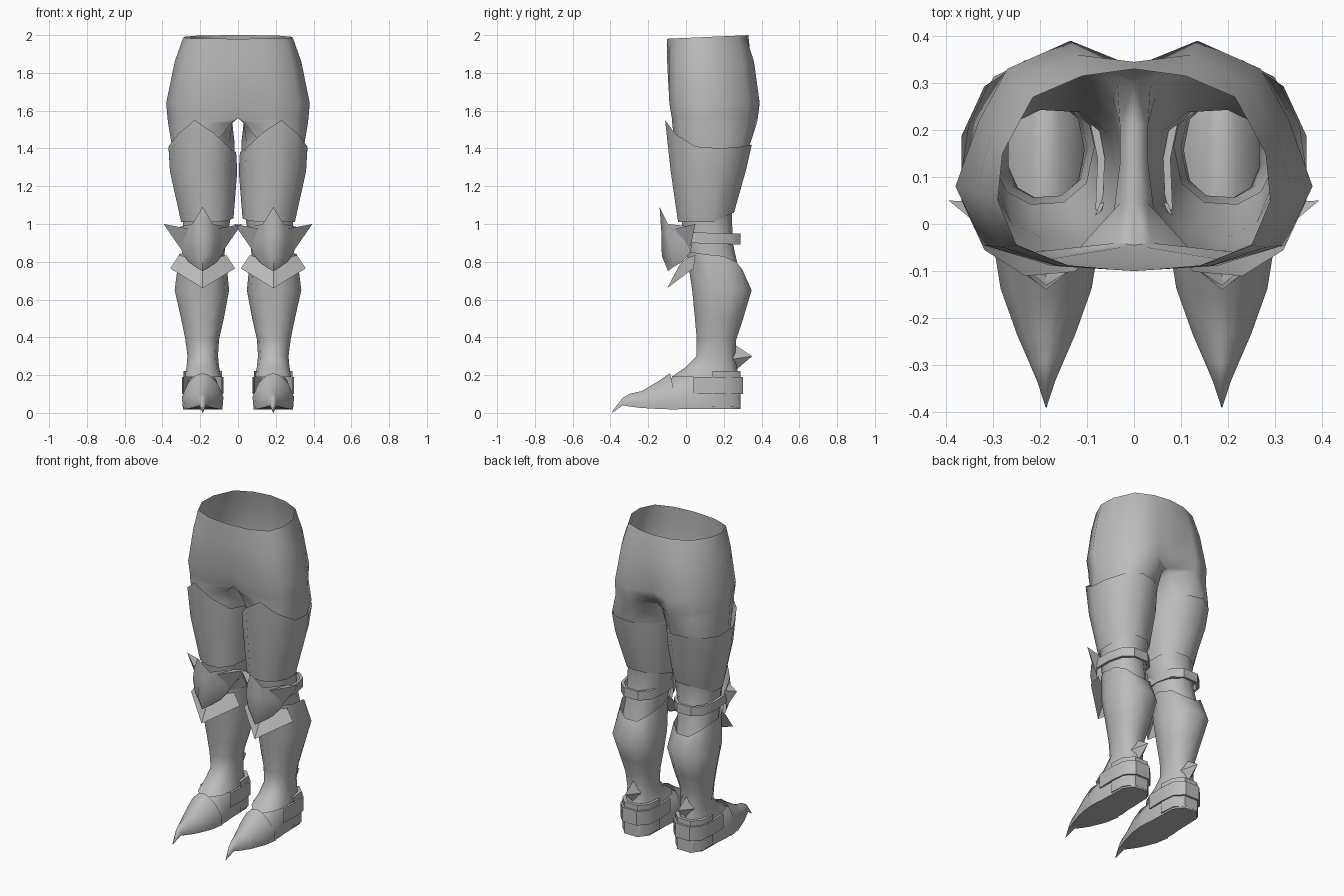
import bpy, bmesh, math

if "Cube" in bpy.data.objects:
    bpy.data.objects.remove(bpy.data.objects["Cube"])

steel = bpy.data.materials.new("steel grey")
steel.diffuse_color = (0.5, 0.5, 0.5, 1)
steel.use_nodes = True
steel.node_tree.nodes["Principled BSDF"].inputs["Base Color"].default_value = steel.diffuse_color
CX = 0.187                      # centre line of one leg


def finish(name, rings, closed=True, caps=False, merge=False, angle=45):
    """Skin a list of point rows, mirror it to the other leg."""
    bm = bmesh.new()
    rows = [[bm.verts.new(p) for p in r] for r in rings]
    n = len(rows[0])
    for a, b in zip(rows, rows[1:]):
        for i in range(n if closed else n - 1):
            j = (i + 1) % n
            quad = (a[i], b[i], b[j], a[j])
            if merge and all(v.co.x < 0.001 for v in quad):
                continue        # leave the middle of the hips open
            bm.faces.new(quad)
    if caps:
        bm.faces.new(rows[0])
        bm.faces.new(rows[-1])
    loose = [v for v in bm.verts if not v.link_faces]
    bmesh.ops.delete(bm, geom=loose, context='VERTS')
    bmesh.ops.remove_doubles(bm, verts=bm.verts, dist=1e-5)
    bmesh.ops.recalc_face_normals(bm, faces=bm.faces)
    me = bpy.data.meshes.new(name)
    bm.to_mesh(me)
    bm.free()
    me.materials.append(steel)
    ob = bpy.data.objects.new(name, me)
    bpy.context.collection.objects.link(ob)
    bpy.ops.object.select_all(action='DESELECT')
    ob.select_set(True)
    bpy.context.view_layer.objects.active = ob
    bpy.ops.object.shade_smooth_by_angle(angle=math.radians(angle))
    m = ob.modifiers.new("Mirror", 'MIRROR')
    m.use_mirror_merge = merge
    return ob


ANGLES = [math.radians(-110 + 220 * i / 7) for i in range(8)]
ANGLES += [math.radians(a) for a in (145, 180, 215)]


def ring(z, x0, x1, y0, y1, dz=None, power=0.85):
    """Rounded ring: front, outside, back, then inside of the leg."""
    out = []
    for i, a in enumerate(ANGLES):
        c, s = math.cos(a), math.sin(a)
        c = math.copysign(abs(c) ** power, c)
        s = math.copysign(abs(s) ** power, s)
        out.append(((x0 + x1) / 2 + c * (x1 - x0) / 2,
                    (y0 + y1) / 2 + s * (y1 - y0) / 2,
                    z + (dz[i] if dz else 0)))
    return out


def hip_ring(z, tilt, pts, inner=0):
    """Half hip outline, closed along its inner side."""
    f, b = pts[0][1], pts[-1][1]
    pts = pts + [(inner, b + (f - b) * k) for k in (0.25, 0.5, 0.75)]
    return [(x, y, z + tilt * y) for x, y in pts]


# Hips and thighs in one skin
legs = [
    hip_ring(1.985, 0.045, [(0, -.10), (.14, -.088), (.25, -.045), (.29, .05),
                            (.28, .15), (.215, .27), (.11, .315), (0, .33)]),
    hip_ring(1.86, 0, [(0, -.10), (.16, -.09), (.28, -.05), (.335, .07),
                       (.305, .19), (.245, .30), (.12, .36), (0, .345)]),
    hip_ring(1.64, 0, [(0, -.085), (.18, -.088), (.32, -.045), (.38, .08),
                       (.33, .22), (.27, .33), (.135, .39), (0, .335)]),
    hip_ring(1.56, 0, [(0, -.045), (.18, -.075), (.315, -.035), (.373, .09),
                       (.33, .22), (.27, .325), (.135, .38), (0, .30)]),
    hip_ring(1.535, 0, [(.035, -.04), (.18, -.073), (.315, -.035), (.37, .09),
                        (.33, .22), (.27, .325), (.135, .375), (.035, .295)], .03),
    ring(1.43, .018, .358, -.065, .345),
    ring(1.25, .018, .335, -.06, .29),
    ring(1.05, .035, .297, -.03, .245),
    ring(.90, .065, .295, -.01, .25),
    ring(.72, .085, .30, .04, .29),
]
finish("hips_and_thighs", legs, merge=True, angle=65)

# Thigh plates with a pointed front edge
peak = [.08, .15, .075, .01, 0, .01, .02, .01, 0, -.02, .0]
hem = [-.02, -.02, -.02, -.02, -.02, .015, .03, .03, .02, 0, -.01]
finish("thigh_plate", [
    ring(1.40, .010, .374, -.115, .353, peak, .95),
    ring(1.28, .004, .367, -.085, .32, None, .95),
    ring(1.03, .024, .306, -.045, .257, hem, .95),
], angle=40)

# Greaves with a slanted top edge, flaring over the instep
top = [.02, .02, .02, .01, .0, -.03, -.07, -.07, -.03, 0, .01]
finish("greave", [
    ring(.83, .065, .315, .0, .30, top),
    ring(.65, .047, .34, .03, .35),
    ring(.50, .075, .305, .045, .305),
    ring(.39, .10, .282, .055, .268),
    ring(.30, .106, .270, .053, .262),
    ring(.245, .10, .275, .0, .27),
    ring(.19, .09, .284, -.08, .28),
], angle=65)


def knee_row(edge, mid, centre):
    """Symmetric row of five points from (half width, y, z)."""
    half = [edge, mid]
    return ([(CX - w, y, z) for w, y, z in half] + [(CX, centre[0], centre[1])]
            + [(CX + w, y, z) for w, y, z in reversed(half)])


# Pointed knee cops
finish("knee_cop", [
    knee_row((.122, .04, .985), (.055, -.095, 1.0), (-.14, 1.09)),
    knee_row((.122, .035, .90), (.068, -.09, .92), (-.13, .95)),
    knee_row((.108, .02, .845), (.06, -.08, .835), (-.128, .83)),
    knee_row((.075, -.02, .80), (.035, -.07, .77), (-.095, .75)),
], closed=False, angle=75)

# Side spikes on the knee cops
for side, label in ((1, "outer"), (-1, "inner")):
    tip = (CX + side * .207, .05, 1.0)
    base = [(CX + side * .075, -.06, .975), (CX + side * .115, .045, .98),
            (CX + side * .11, .02, .86)]
    finish(label + "_knee_spike", [base, [tip] * 3], angle=30)

# Flared chevrons under the knees
finish("knee_chevron", [
    knee_row((.125, .05, .835), (.06, .005, .82), (-.03, .79)),
    knee_row((.172, .04, .765), (.086, -.03, .7125), (-.10, .66)),
], closed=False, angle=30)


def strap(name, outline, z0, z1, tilt=0, depth=.015):
    """Flat-edged band around the back, from a half outline of (width, y)."""
    path = [(-w, y) for w, y in outline] + [(w, y) for w, y in reversed(outline)]
    rows = []
    for d, z in ((depth, z1), (0, z1), (0, z0), (depth, z0)):
        rows.append([(CX + x * (1 - d / .12), y - d * (y > .2), z + tilt * y)
                     for x, y in path])
    finish(name, rows, closed=False, angle=40)


strap("knee_strap", [(.12, .03), (.125, .14), (.105, .24), (.05, .288)], .90, .957, -.03)
strap("heel_strap", [(.106, .04), (.110, .16), (.10, .25), (.05, .302)], .10, .19)
strap("heel_guard", [(.102, .14), (.094, .24), (.046, .289)], .03, .222, 0, .02)


def foot_ring(y, w, zb, zt, shear=0):
    """Flat-soled cross section of the foot."""
    shape = [(-.95, 0), (-1, .35), (-.72, .72), (-.3, .95), (0, 1),
             (.3, .95), (.72, .72), (1, .35), (.95, 0)]
    return [(CX + u * w, y - shear * v, zb + v * (zt - zb)) for u, v in shape]


# Shoes
finish("shoe", [
    foot_ring(.288, .05, .02, .215),
    foot_ring(.23, .095, .02, .225),
    foot_ring(.06, .10, .02, .235),
    foot_ring(.0, .106, .02, .22),
    foot_ring(-.08, .105, .022, .185),
    foot_ring(-.18, .075, .028, .12),
], caps=True, angle=60)

# Pointed toe caps with a curled tip
finish("toe_cap", [
    foot_ring(-.04, .110, .018, .21, .045),
    foot_ring(-.13, .097, .02, .165, .02),
    foot_ring(-.235, .062, .026, .115),
    foot_ring(-.295, .036, .033, .102),
    foot_ring(-.335, .019, .04, .08),
    foot_ring(-.39, .001, .0, .008),
], angle=60)

# Heel spurs
spur = [(CX, .245, .37), (CX + .045, .25, .285), (CX, .245, .21), (CX - .045, .25, .285)]
finish("heel_spur", [spur, [(CX, .35, .30)] * 4], angle=30)
